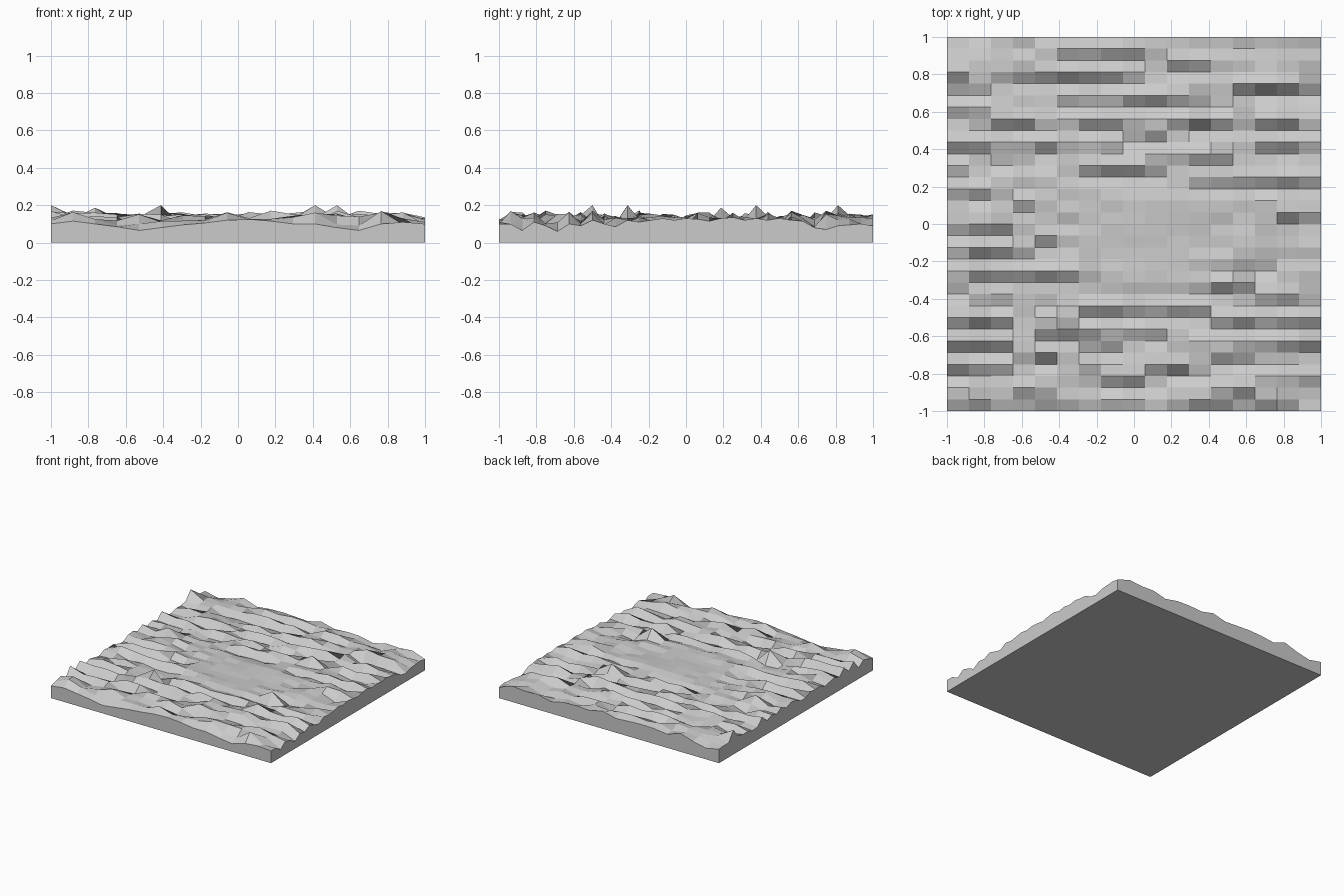
import bpy, bmesh, random, math

if "Cube" in bpy.data.objects:
    bpy.data.objects.remove(bpy.data.objects["Cube"])

random.seed(5)
NX, NY = 17, 32

# edge profiles along the front and right sides
front = [.10, .115, .10, .085, .065, .08, .095, .105, .12, .125,
         .115, .10, .10, .08, .065, .10, .11, .10]
right = [.10, .10, .065, .11, .09, .06, .10, .09, .12, .10, .085, .12, .11, .12,
         .13, .12, .13, .125, .115, .13, .135, .12, .13, .12, .13, .12, .115,
         .08, .07, .09, .095, .10, .09]

# steep front-facing scarps: grid row -> column spans
scarps = {30: [(5, 7), (8, 9)], 29: [(3, 4), (10, 11)], 28: [(3, 6), (7, 8)],
          27: [(15, 17)], 26: [(5, 6), (8, 10)], 25: [(0, 1)],
          24: [(2, 4), (6, 8), (10, 12), (14, 16)], 23: [(9, 10)],
          22: [(0, 2), (4, 5), (14, 17)], 20: [(7, 9)], 19: [(12, 14), (15, 17)],
          15: [(0, 1), (2, 3)], 14: [(4, 5)], 13: [(1, 3)], 11: [(1, 2), (3, 5)],
          10: [(0, 1)], 9: [(14, 15)], 8: [(6, 7), (8, 10)],
          7: [(0, 3), (13, 14), (15, 17)], 6: [(4, 6), (7, 8)],
          5: [(1, 3), (7, 8)], 4: [(4, 5), (12, 13)], 3: [(0, 2), (9, 11)],
          2: [(7, 9)], 1: [(3, 4), (13, 14)]}


def height_grid():
    # choppy ripples that calm to low waves in the middle
    rows = []
    for j in range(NY + 1):
        y = -1 + 2 * j / NY
        row = []
        for i in range(NX + 1):
            x = -1 + 2 * i / NX
            r = math.hypot((x - .08) / .9, (y + .03) / .75)
            amp = .003 + .015 * min(1, max(0, (r - .2) / .5))
            row.append(.129 - .006 * min(r, 1) + amp * random.gauss(0, 1)
                       + .004 * math.sin(y * 17))
        rows.append(row)
    # dip below each scarp, crest above it
    for j, spans in scarps.items():
        for a, b in spans:
            for i in range(a, b + 1):
                rows[j][i] = .6 * rows[j][i] + .4 * .06
                rows[j + 1][i] = .6 * rows[j + 1][i] + .4 * .18
    rows = [[min(.2, max(.06, z)) for z in row] for row in rows]
    rows[0] = front[:]
    for j in range(1, NY + 1):
        rows[j][NX] = right[j]
    # a few taller crests
    for i, j in ((5, 8), (12, 22), (13, 11), (0, 29)):
        rows[j][i] = .2
    return rows


h = height_grid()
bm = bmesh.new()
top = [[bm.verts.new((-1 + 2 * i / NX, -1 + 2 * j / NY, h[j][i]))
        for i in range(NX + 1)] for j in range(NY + 1)]

# faceted surface
for j in range(NY):
    for i in range(NX):
        bm.faces.new((top[j][i], top[j][i + 1], top[j + 1][i + 1], top[j + 1][i]))

# straight side walls and flat underside
rim = (top[0][:-1] + [r[-1] for r in top[:-1]] + top[-1][:0:-1]
       + [r[0] for r in top[:0:-1]])
low = [bm.verts.new((v.co.x, v.co.y, 0)) for v in rim]
for k in range(len(rim)):
    m = (k + 1) % len(rim)
    bm.faces.new((low[k], low[m], rim[m], rim[k]))
bm.faces.new(low[::-1])
bmesh.ops.recalc_face_normals(bm, faces=bm.faces)

mesh = bpy.data.meshes.new("rough_terrain_slab")
bm.to_mesh(mesh)
bm.free()
slab = bpy.data.objects.new("rough_terrain_slab", mesh)
bpy.context.collection.objects.link(slab)
